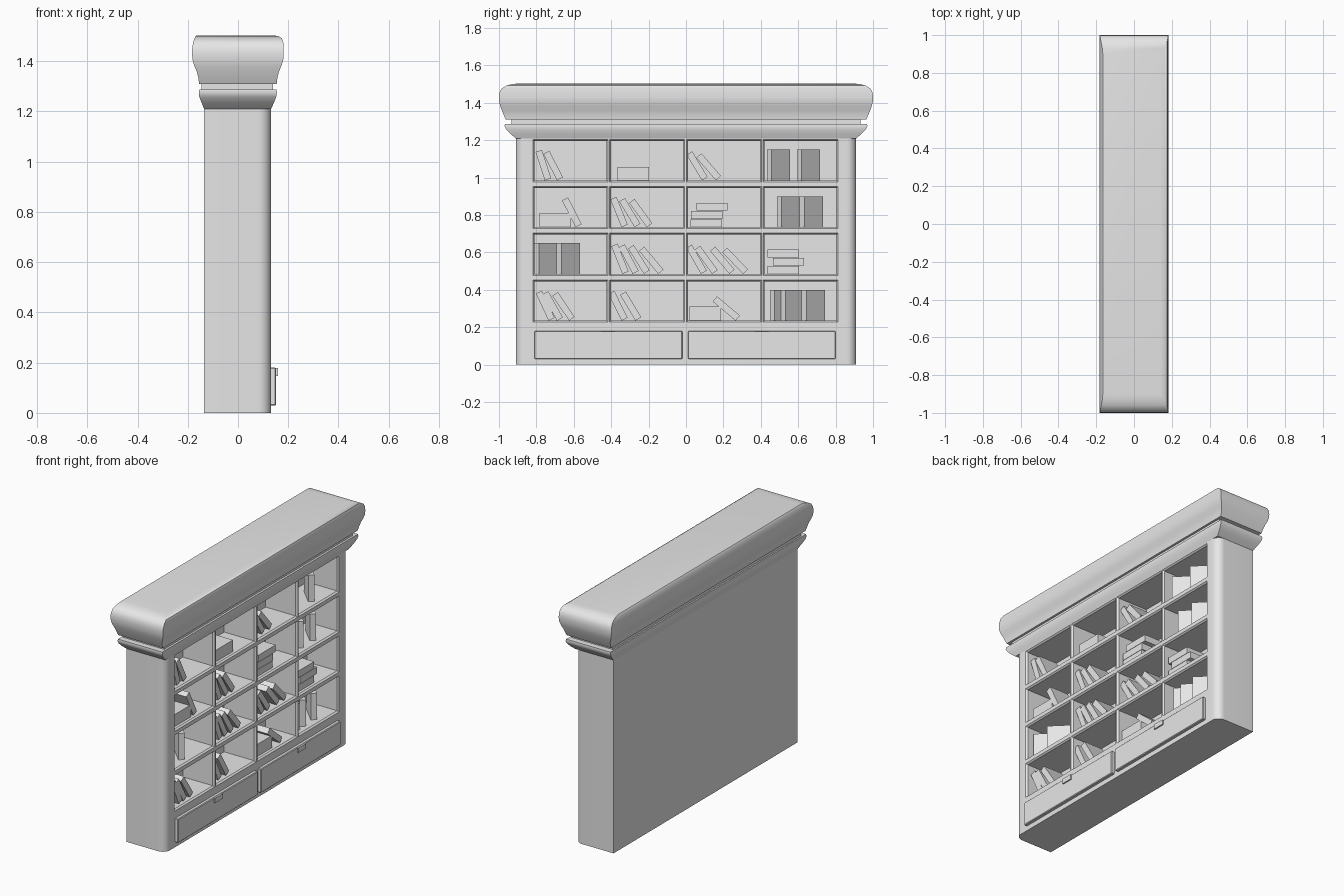
import bpy, bmesh, math
from mathutils import Matrix, Vector

if "Cube" in bpy.data.objects:
    bpy.data.objects.remove(bpy.data.objects["Cube"])

mat = bpy.data.materials.new("plain_light_grey")
mat.diffuse_color = (0.8, 0.8, 0.8, 1)
mat.use_nodes = True
mat.node_tree.nodes["Principled BSDF"].inputs["Base Color"].default_value = mat.diffuse_color


def make(name, bm, smooth=False):
    bmesh.ops.recalc_face_normals(bm, faces=bm.faces)
    me = bpy.data.meshes.new(name)
    bm.to_mesh(me)
    bm.free()
    me.materials.append(mat)
    ob = bpy.data.objects.new(name, me)
    bpy.context.collection.objects.link(ob)
    if smooth:
        me.shade_smooth()
        me.set_sharp_from_angle(angle=math.radians(35))
    return ob


def add_box(bm, lo, hi, rot=None):
    lo, hi = Vector(lo), Vector(hi)
    m = Matrix.Translation((lo + hi) / 2) @ Matrix.Diagonal((*(hi - lo), 1))
    bmesh.ops.create_cube(bm, size=1, matrix=(rot @ m) if rot else m)


def loft(bm, rings):
    """Skin between rings of equal point count and cap both ends."""
    vs = [[bm.verts.new(p) for p in r] for r in rings]
    n = len(vs[0])
    for a, b in zip(vs, vs[1:]):
        for i in range(n):
            j = (i + 1) % n
            bm.faces.new((a[i], a[j], b[j], b[i]))
    bm.faces.new(vs[0][::-1])
    bm.faces.new(vs[-1])


# case: slab with rounded front corners
R, BACK, FRONT, HALF = 0.05, -0.135, 0.132, 0.91
outline = [(BACK, -HALF)]
for side in (-1, 1):
    arc = []
    for k in range(9):
        a = math.pi / 2 * k / 8
        arc.append((FRONT - R + R * math.sin(a), side * (HALF - R + R * math.cos(a))))
    outline += arc if side < 0 else arc[::-1]
outline.append((BACK, HALF))
bm = bmesh.new()
loft(bm, [[(x, y, z) for x, y in outline] for z in (0, 1.22)])
case = make("case", bm)

# sixteen compartments cut into the front, with bevelled rims
cols = (-0.81, -0.40, 0.01, 0.42)
floors = (0.235, 0.485, 0.735, 0.985)
CW, CH = 0.385, 0.21
bm = bmesh.new()
for y in cols:
    for z in floors:
        rings = []
        for x, g in ((-0.085, 0), (0.122, 0), (0.132, 0.008), (0.16, 0.008)):
            rings.append([(x, y - g, z - g), (x, y + CW + g, z - g),
                          (x, y + CW + g, z + CH + g), (x, y - g, z + CH + g)])
        loft(bm, rings)
cutter = make("compartment_cutter", bm)
cutter.hide_render = True
mod = case.modifiers.new("compartments", "BOOLEAN")
mod.operation, mod.solver, mod.object = "DIFFERENCE", "EXACT", cutter
bpy.context.view_layer.objects.active = case
case.select_set(True)
bpy.ops.object.modifier_apply(modifier=mod.name)
bpy.data.objects.remove(cutter)
case.data.shade_smooth()
case.data.set_sharp_from_angle(angle=math.radians(30))


# mouldings: rectangular rings (x back, x front, half length, z)
def moulding(name, profile):
    bm = bmesh.new()
    loft(bm, [[(a, -h, z), (b, -h, z), (b, h, z), (a, h, z)] for a, b, h, z in profile])
    make(name, bm, True)


moulding("lower_moulding", [
    (-0.135, 0.132, 0.91, 1.21), (-0.145, 0.143, 0.94, 1.235),
    (-0.154, 0.152, 0.962, 1.258), (-0.156, 0.155, 0.97, 1.275), (-0.154, 0.153, 0.968, 1.287)])
moulding("neck_moulding", [(-0.145, 0.14, 0.932, 1.28), (-0.145, 0.14, 0.932, 1.315)])
moulding("cornice", [
    (-0.155, 0.154, 0.963, 1.31), (-0.158, 0.157, 0.975, 1.335),
    (-0.164, 0.163, 0.984, 1.358), (-0.174, 0.173, 0.993, 1.382),
    (-0.181, 0.18, 0.999, 1.405), (-0.183, 0.182, 1.0, 1.43),
    (-0.182, 0.181, 0.998, 1.455), (-0.178, 0.18, 0.985, 1.477),
    (-0.173, 0.174, 0.96, 1.492), (-0.168, 0.16, 0.93, 1.5), (-0.165, 0.14, 0.9, 1.503)])

# drawers with small pulls
for n, (y0, y1, hy) in enumerate(((-0.81, -0.02, -0.455), (0.01, 0.80, 0.37))):
    bm = bmesh.new()
    add_box(bm, (0.125, y0, 0.03), (0.152, y1, 0.18))
    bmesh.ops.bevel(bm, geom=bm.edges[:], offset=0.004, segments=1, affect='EDGES')
    make(f"drawer_{n}", bm)
    bm = bmesh.new()
    add_box(bm, (0.145, hy, 0.147), (0.16, hy + 0.075, 0.178))
    make(f"drawer_pull_{n}", bm)


# books
count = 0
X0, X1 = -0.03, 0.105


def book(lo, hi, rot=None):
    global count
    bm = bmesh.new()
    add_box(bm, lo, hi, rot)
    make(f"book_{count}", bm)
    count += 1


def lean(z, y, deg, length=0.16, t=0.036):
    rot = Matrix.Translation((0, y, z)) @ Matrix.Rotation(math.radians(deg), 4, 'X')
    book((X0, 0, 0), (X1, t, length), rot)


def turned(z, y, h=0.165):
    rot = Matrix.Translation((0.035, y, z)) @ Matrix.Rotation(math.radians(45), 4, 'Z')
    book((-0.018, -0.07, 0), (0.018, 0.07, h), rot)


def flat(z, y, h, w=0.168, lift=0.0):
    book((X0, y, z + lift), (X1, y + w, z + lift + h))


# leaning books: (bottom y, tilt) per shelf from the bottom
leaning = (
    [(-0.735, 25), (-0.69, 29), (-0.625, 34), (-0.345, 26), (-0.27, 31), (0.265, 50)],
    [(-0.34, 22), (-0.285, 28), (-0.225, 32), (-0.148, 40),
     (0.08, 30), (0.14, 36), (0.232, 40), (0.305, 44)],
    [(-0.59, 27), (-0.345, 22), (-0.275, 31), (-0.21, 36)],
    [(-0.755, 18), (-0.69, 27), (0.085, 31), (0.16, 41)])
turned_books = ([0.51, 0.57, 0.68], [-0.75, -0.63], [0.548, 0.67], [0.495, 0.655])
for z, ls, ts in zip(floors, leaning, turned_books):
    for y, d in ls:
        lean(z, y, d)
    for y in ts:
        turned(z, y)

# lying books and stacks
flat(floors[3], -0.367, 0.072)
flat(floors[2], -0.783, 0.075)
flat(floors[0], 0.018, 0.076)
for k, y in enumerate((0.025, 0.028, 0.055)):
    flat(floors[2], y, 0.042, lift=0.044 * k)
for k, y in enumerate((0.436, 0.464, 0.436)):
    flat(floors[1], y, 0.042, lift=0.044 * k)
